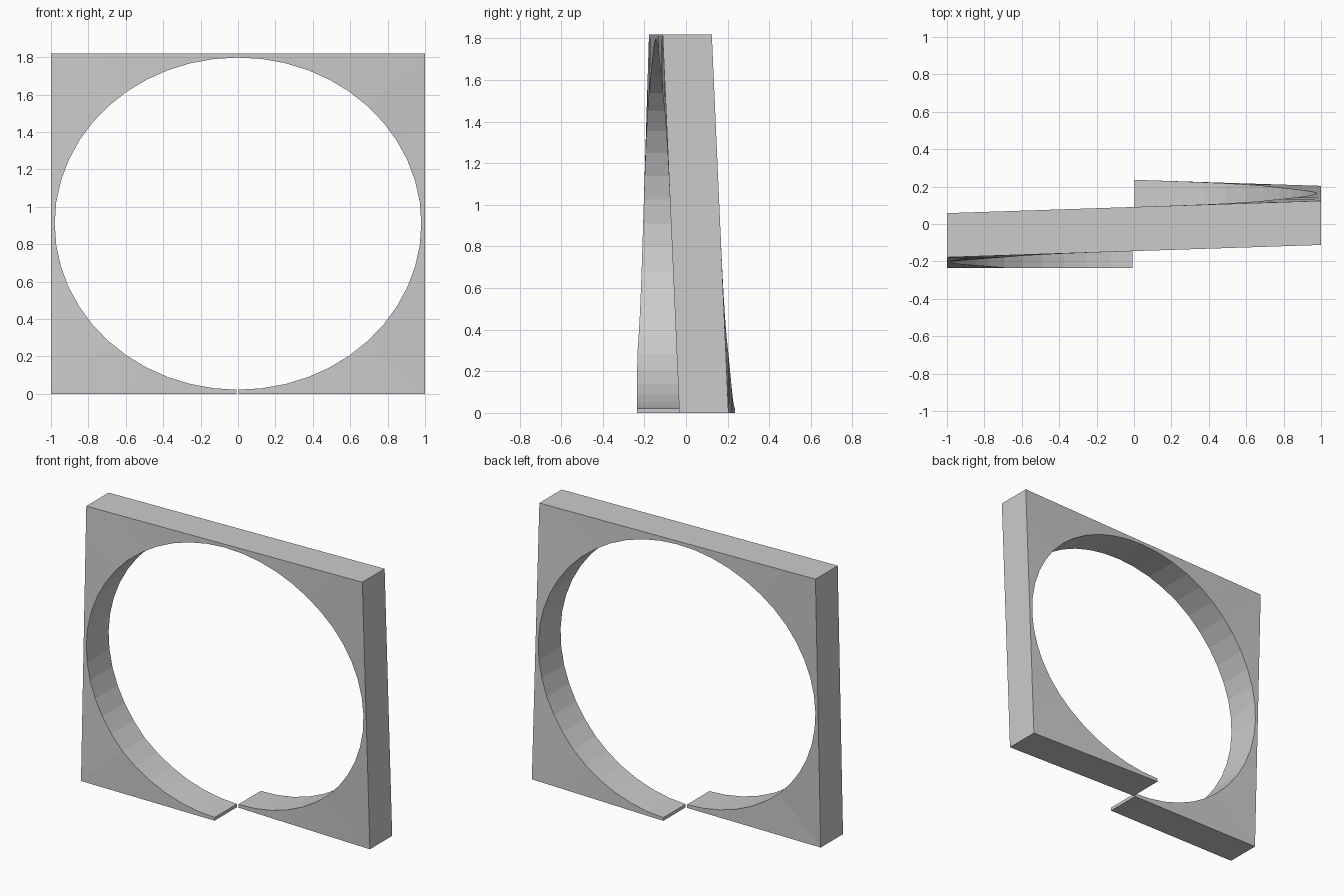
import bpy
import bmesh
from math import sin, cos, pi

if "Cube" in bpy.data.objects:
    bpy.data.objects.remove(bpy.data.objects["Cube"])

HALF_W, HALF_H = 1.0, 0.91      # outer frame half sizes
HOLE_A, HOLE_B = 0.98, 0.888    # round opening half sizes
THICK = 0.236
SEGS = 48

# Front-face depth at each corner, going round from the split at the bottom
stations = [(0, 0.0), (6, -0.032), (18, -0.112), (30, -0.178), (42, -0.234), (48, -0.236)]


def square_point(i):
    a = -pi / 2 + 2 * pi * i / SEGS
    m = max(abs(cos(a)), abs(sin(a)))
    return cos(a) / m, sin(a) / m


def depth(i):
    """Depth varies linearly along each straight outer edge."""
    for (i0, y0), (i1, y1) in zip(stations, stations[1:]):
        if i <= i1:
            p, q, r = square_point(i0), square_point(i1), square_point(i)
            k = 0 if abs(q[0] - p[0]) > abs(q[1] - p[1]) else 1
            return y0 + (y1 - y0) * (r[k] - p[k]) / (q[k] - p[k])


# Split, twisted frame: a four-cornered section swept round the square
bm = bmesh.new()
rings = []
for i in range(SEGS + 1):
    a = -pi / 2 + 2 * pi * i / SEGS
    u, v = square_point(i)
    ox, oz = HALF_W * u, HALF_H + HALF_H * v
    ix, iz = HOLE_A * cos(a), HALF_H + HOLE_B * sin(a)
    if i == 0:
        ox = ix = 0.003
    if i == SEGS:
        ox = ix = -0.008
    y = depth(i)
    rings.append([bm.verts.new(c) for c in (
        (ox, y, oz), (ox, y + THICK, oz), (ix, y + THICK, iz), (ix, y, iz))])
for r, s in zip(rings, rings[1:]):
    for j in range(4):
        k = (j + 1) % 4
        bm.faces.new((r[j], r[k], s[k], s[j]))
bm.faces.new(rings[0])
bm.faces.new(rings[-1][::-1])
bmesh.ops.recalc_face_normals(bm, faces=bm.faces)
mesh = bpy.data.meshes.new("split_square_washer")
bm.to_mesh(mesh)
bm.free()
obj = bpy.data.objects.new("split_square_washer", mesh)
bpy.context.collection.objects.link(obj)
